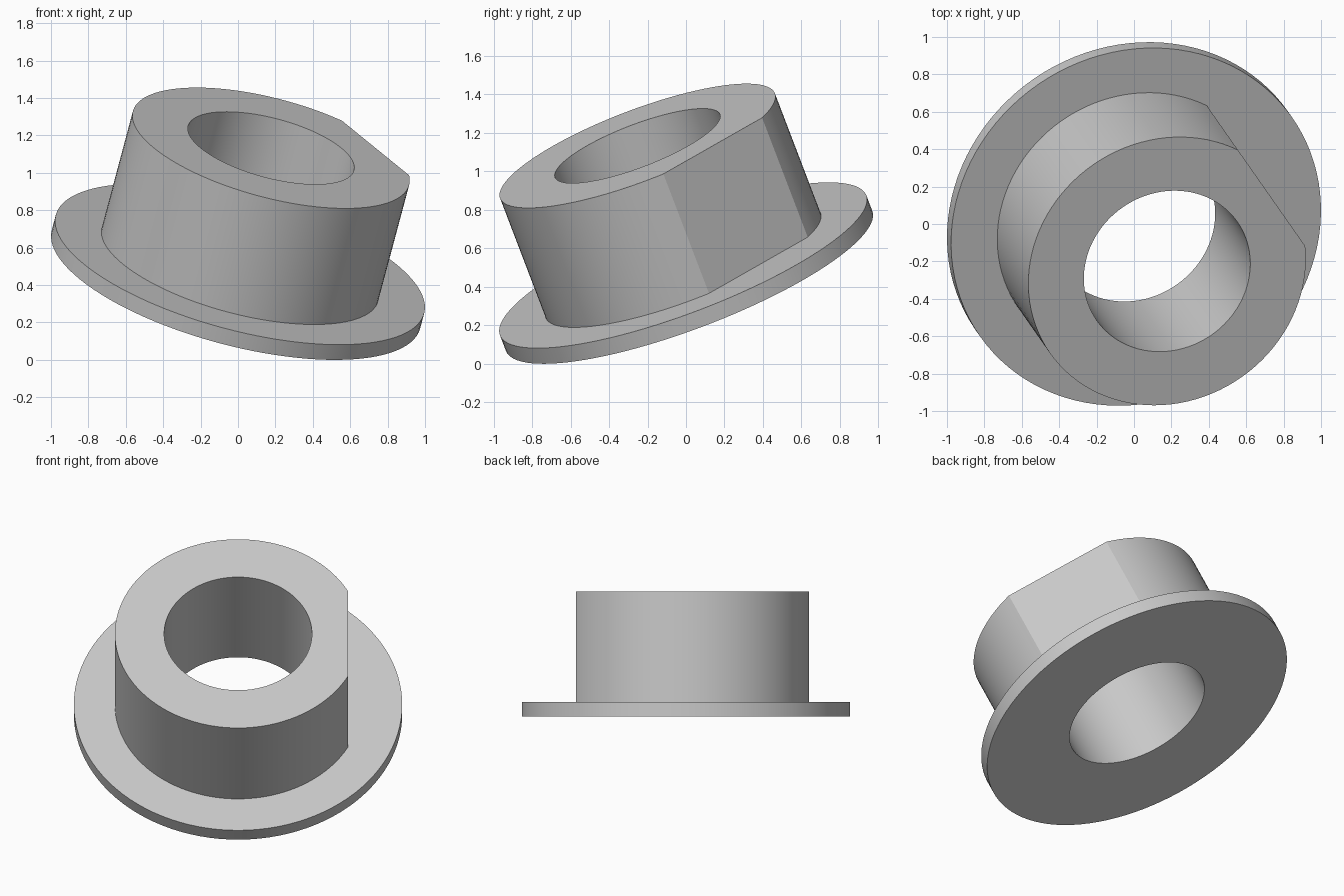
import bpy, bmesh
from math import acos, cos, sin, pi, radians
from mathutils import Matrix, Vector

cube = bpy.data.objects.get("Cube")
if cube:
    bpy.data.objects.remove(cube, do_unlink=True)

# Main dimensions
FLANGE_R = 1.0193
BARREL_R = 0.75 * FLANGE_R
HOLE_R = 0.45 * FLANGE_R
FLAT_DIST = 0.669 * FLANGE_R
FLANGE_T = 0.088 * FLANGE_R
HEIGHT = 0.76 * FLANGE_R

# Angles with exact corners where the flat meets the round barrel
corner = acos(FLAT_DIST / BARREL_R)
FLAT_STEPS, ROUND_STEPS = 16, 88
angles = [-corner + 2 * corner * i / FLAT_STEPS for i in range(FLAT_STEPS)]
angles += [corner + 2 * (pi - corner) * i / ROUND_STEPS for i in range(ROUND_STEPS)]


def round_radius(radius):
    return lambda a: radius


def barrel_radius(a):
    """Circle cut by one flat on the local +x side."""
    return FLAT_DIST / cos(a) if abs(a) < corner else BARREL_R


# Closed section, from the lower hole rim around the outside and back
section = [
    (round_radius(HOLE_R), 0),
    (round_radius(FLANGE_R), 0),
    (round_radius(FLANGE_R), FLANGE_T),
    (barrel_radius, FLANGE_T),
    (barrel_radius, HEIGHT),
    (round_radius(HOLE_R), HEIGHT),
]

bm = bmesh.new()
rings = [[bm.verts.new((r(a) * cos(a), r(a) * sin(a), z)) for a in angles]
         for r, z in section]
count = len(angles)
for k, low in enumerate(rings):
    high = rings[(k + 1) % len(rings)]
    for i in range(count):
        j = (i + 1) % count
        bm.faces.new((low[i], low[j], high[j], high[i]))
bmesh.ops.recalc_face_normals(bm, faces=bm.faces)

# Tilt the bushing so that it rests on the flange rim
tilt, turn = radians(25), radians(35)
base = Vector((-0.011, 0.016, FLANGE_R * sin(tilt)))
bm.transform(Matrix.Translation(base) @ Matrix.Rotation(turn, 4, "Z")
             @ Matrix.Rotation(tilt, 4, "X"))

mesh = bpy.data.meshes.new("flanged_bushing")
bm.to_mesh(mesh)
bm.free()
bushing = bpy.data.objects.new("flanged_bushing", mesh)
bpy.context.collection.objects.link(bushing)

# Plain grey material
grey = bpy.data.materials.new("light_grey")
grey.use_nodes = True
colour = (0.58, 0.58, 0.58, 1)
grey.diffuse_color = colour
grey.node_tree.nodes["Principled BSDF"].inputs["Base Color"].default_value = colour
mesh.materials.append(grey)

# Smooth round walls, crisp rims and flat corners
bpy.ops.object.select_all(action="DESELECT")
bushing.select_set(True)
bpy.context.view_layer.objects.active = bushing
bpy.ops.object.shade_smooth_by_angle(angle=radians(20))
